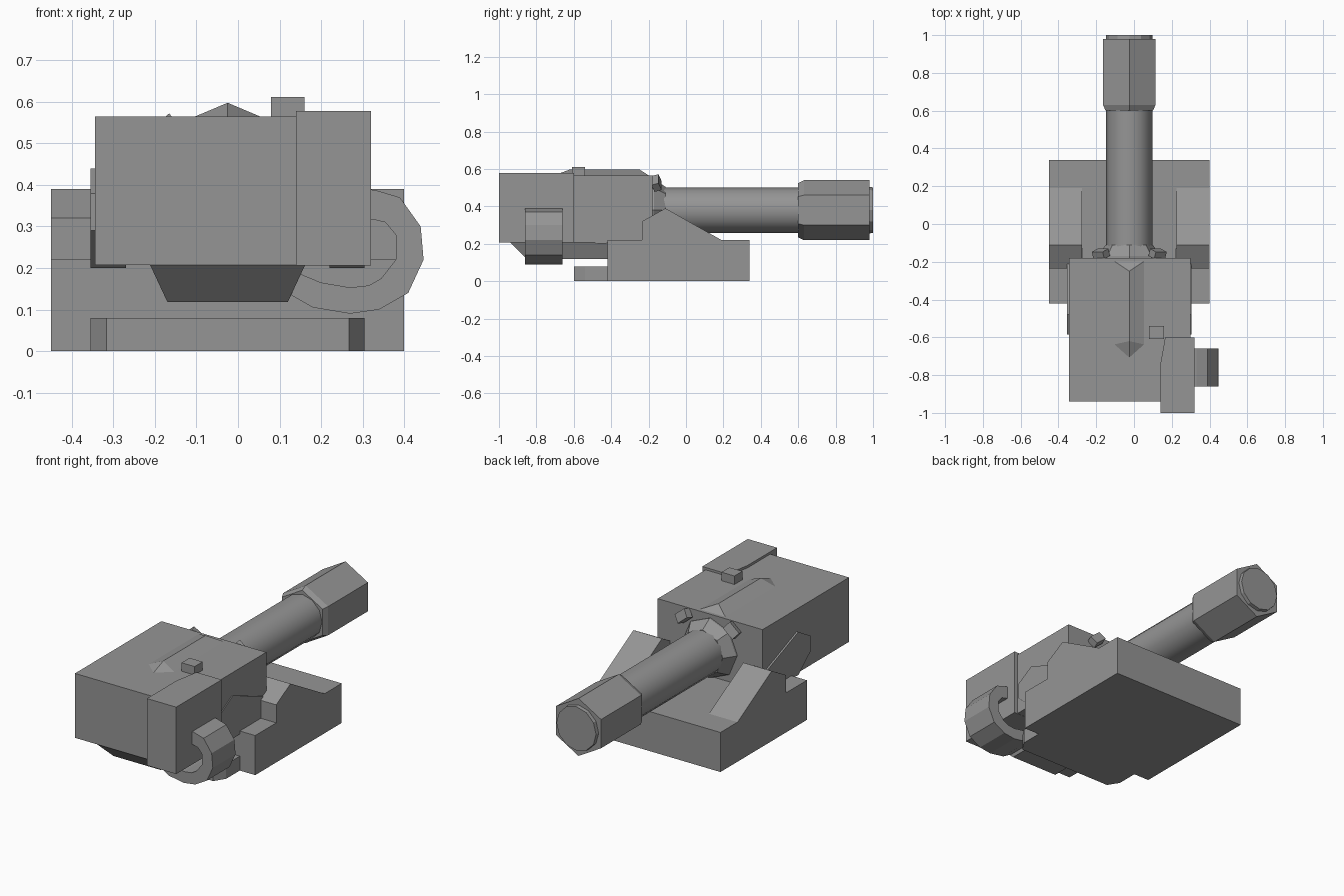
import bpy, bmesh, math
from mathutils import Vector, Matrix

if "Cube" in bpy.data.objects:
    bpy.data.objects.remove(bpy.data.objects["Cube"], do_unlink=True)

CX = -0.025   # centre line of the mount
AXIS_Z = 0.38  # height of the barrel axis

grey = bpy.data.materials.new("gunmetal_grey")
grey.use_nodes = True
grey.diffuse_color = (0.3, 0.3, 0.3, 1)
grey.node_tree.nodes["Principled BSDF"].inputs["Base Color"].default_value = (0.3, 0.3, 0.3, 1)


def finish(name, bm):
    bmesh.ops.recalc_face_normals(bm, faces=bm.faces)
    mesh = bpy.data.meshes.new(name)
    bm.to_mesh(mesh)
    bm.free()
    mesh.materials.append(grey)
    ob = bpy.data.objects.new(name, mesh)
    bpy.context.collection.objects.link(ob)
    return ob


def loft(name, rings):
    """Skin a list of equal-length point loops and cap both ends."""
    bm = bmesh.new()
    loops = [[bm.verts.new(p) for p in ring] for ring in rings]
    n = len(loops[0])
    for a, b in zip(loops, loops[1:]):
        for i in range(n):
            j = (i + 1) % n
            bm.faces.new((a[i], a[j], b[j], b[i]))
    bm.faces.new(loops[0])
    bm.faces.new(loops[-1])
    return finish(name, bm)


def extrude(name, points, axis, lo, hi):
    """Extrude a 2D profile between two positions on an axis."""
    place = {"x": lambda u, v, d: (d, u, v),
             "y": lambda u, v, d: (u, d, v),
             "z": lambda u, v, d: (u, v, d)}[axis]
    return loft(name, [[place(u, v, d) for u, v in points] for d in (lo, hi)])


def box(name, x, y, z):
    return extrude(name, [(x[0], y[0]), (x[1], y[0]), (x[1], y[1]), (x[0], y[1])], "z", *z)


def turned(name, sides, stations):
    """Polygonal tube along the barrel axis from (y, radius) stations."""
    angles = [math.pi / 2 + math.tau * i / sides for i in range(sides)]
    return loft(name, [[(CX + r * math.cos(a), y, AXIS_Z + r * math.sin(a)) for a in angles]
                       for y, r in stations])


# Base block and its low front step
box("base", (-0.45, 0.40), (-0.42, 0.34), (0, 0.22))
extrude("base_step", [(-0.355, -0.40), (-0.355, -0.54), (-0.317, -0.60),
                      (0.267, -0.60), (0.305, -0.54), (0.305, -0.40)], "z", 0, 0.08)

# Mirrored side brackets and turret cheeks
bracket = [(-0.235, 0.20), (-0.235, 0.32), (-0.11, 0.39), (0.19, 0.22), (0.19, 0.20)]
cheek = [(-0.13, 0.22), (-0.13, 0.30), (-0.48, 0.44), (-0.585, 0.38),
         (-0.585, 0.29), (-0.48, 0.20)]
for side, label in ((1, "left"), (-1, "right")):
    extrude(label + "_bracket", bracket, "x", CX + side * 0.25, CX + side * 0.425)
    extrude(label + "_cheek", cheek, "x", CX + side * 0.245, CX + side * 0.33)

# Turret housing with tapered underside
box("housing", (-0.345, 0.30), (-0.94, -0.18), (0.207, 0.565))


def rect(hw, y0, y1, z):
    return [(CX - hw, y0, z), (CX + hw, y0, z), (CX + hw, y1, z), (CX - hw, y1, z)]


loft("housing_underside", [rect(0.145, -0.85, -0.2, 0.118), rect(0.187, -0.94, -0.18, 0.208)])

# Raised ridge on the roof, pointed at the front
bm = bmesh.new()
for x, y, z in [(-0.09, -0.19, 0.56), (0.09, -0.19, 0.56), (-0.09, -0.64, 0.56), (0.09, -0.64, 0.56),
                (0, -0.72, 0.56), (0, -0.62, 0.598), (0, -0.25, 0.598)]:
    bm.verts.new((CX + x, y, z))
bmesh.ops.convex_hull(bm, input=bm.verts)
finish("roof_ridge", bm)

# Side compartment and sight block
extrude("side_compartment", [(0.14, -1.0), (0.32, -1.0), (0.32, -0.60), (0.165, -0.60),
                             (0.14, -0.74)], "z", 0.206, 0.578)
box("sight_block", (0.08, 0.16), (-0.61, -0.54), (0.56, 0.612))

# Curved feed chute
outer = [(0.30, 0.39), (0.33, 0.388), (0.39, 0.37), (0.44, 0.30), (0.447, 0.22), (0.41, 0.14),
         (0.34, 0.10), (0.27, 0.09), (0.18, 0.105), (0.11, 0.145)]
inner = [(0.30, 0.318), (0.325, 0.317), (0.355, 0.31), (0.38, 0.28), (0.38, 0.22), (0.345, 0.175),
         (0.315, 0.158), (0.27, 0.153), (0.20, 0.165), (0.14, 0.19)]
loft("feed_chute", [[(a[0], -0.86, a[1]), (a[0], -0.66, a[1]), (b[0], -0.66, b[1]), (b[0], -0.86, b[1])]
                    for a, b in zip(outer, inner)])

# Barrel, collar, hexagonal muzzle and end cap
barrel = turned("barrel", 12, [(-0.2, 0.122), (0.62, 0.122)])
turned("barrel_collar", 8, [(-0.2, 0.165), (-0.17, 0.165), (-0.11, 0.125)])
turned("muzzle", 6, [(0.60, 0.145), (0.63, 0.16), (0.98, 0.16)])
turned("muzzle_cap", 12, [(0.97, 0.125), (1.0, 0.122)])
bpy.context.view_layer.objects.active = barrel
barrel.select_set(True)
bpy.ops.object.shade_smooth_by_angle(angle=math.radians(35))

# Tilted lugs on the collar
for side, label in ((1, "left"), (-1, "right")):
    bm = bmesh.new()
    bmesh.ops.create_cube(bm, size=1)
    turn = Matrix.Rotation(side * math.radians(40), 4, "Y") @ Matrix.Rotation(math.radians(20), 4, "X")
    bm.transform(Matrix.Translation((CX + side * 0.15, -0.158, 0.525)) @ turn
                 @ Matrix.Diagonal(Vector((0.075, 0.04, 0.05, 1))))
    finish(label + "_collar_lug", bm)
